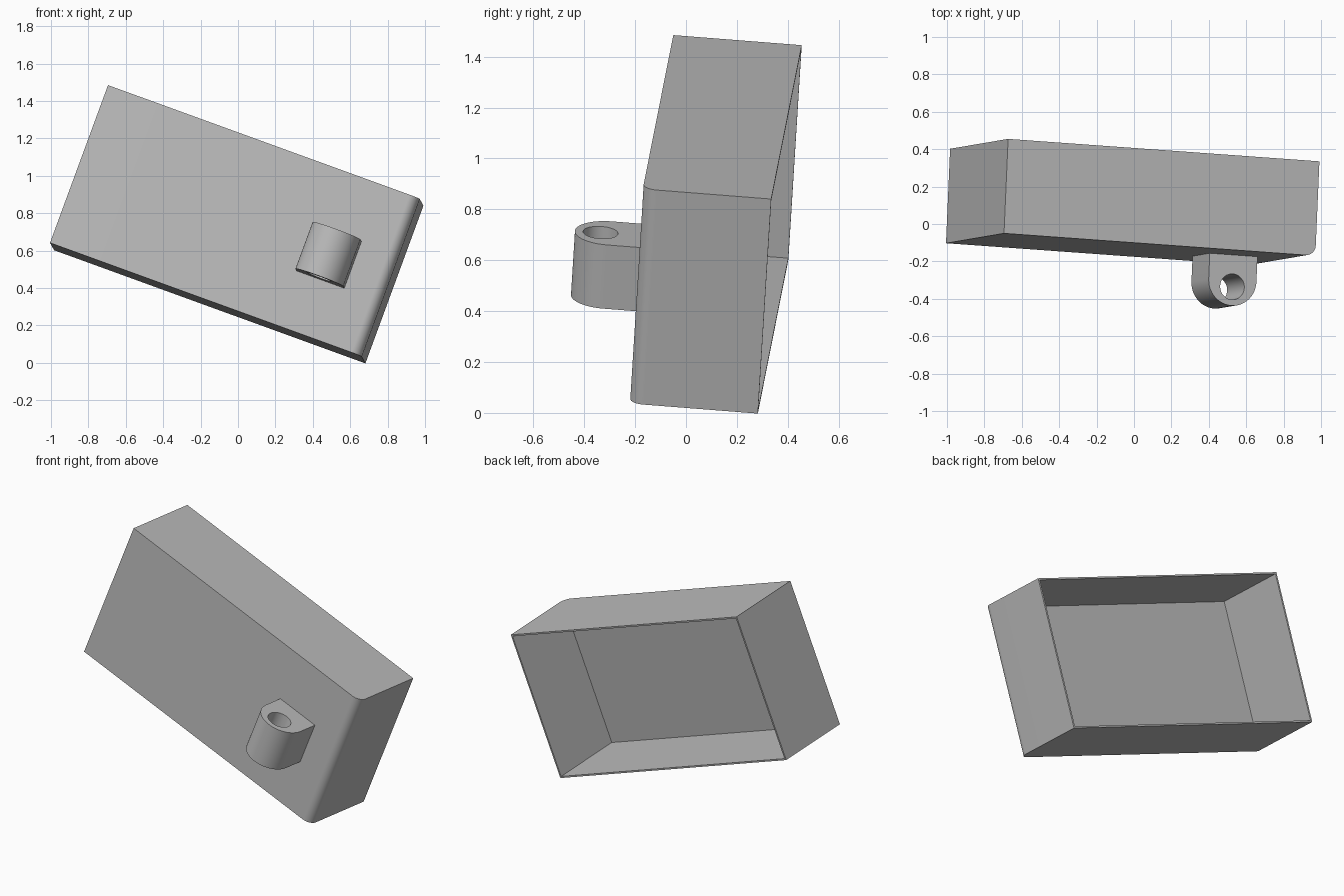
import bpy, bmesh
from math import pi, cos, sin
from mathutils import Matrix, Vector

cube = bpy.data.objects.get("Cube")
if cube:
    bpy.data.objects.remove(cube, do_unlink=True)

# Case size in its own frame: x along, y back, z up from the top left front corner
LENGTH, DEPTH, HEIGHT = 1.775, 0.507, 0.9
WALL, FLOOR, ROUND = 0.01, 0.028, 0.056

grey = bpy.data.materials.new("plain_grey")
grey.use_nodes = True
grey.diffuse_color = (0.5, 0.5, 0.5, 1)
grey.node_tree.nodes["Principled BSDF"].inputs["Base Color"].default_value = (0.5, 0.5, 0.5, 1)


def arc(cx, cy, r, start, end, steps):
    angles = [start + (end - start) * i / steps for i in range(steps + 1)]
    return [(cx + r * cos(a), cy + r * sin(a)) for a in angles]


def prism(name, outline, z0, z1):
    """Extrude a counter-clockwise outline from z0 up to z1."""
    bm = bmesh.new()
    face = bm.faces.new([bm.verts.new((x, y, z0)) for x, y in outline])
    top = bmesh.ops.extrude_face_region(bm, geom=[face])["geom"]
    bmesh.ops.translate(bm, vec=(0, 0, z1 - z0),
                        verts=[v for v in top if isinstance(v, bmesh.types.BMVert)])
    bmesh.ops.recalc_face_normals(bm, faces=bm.faces)
    mesh = bpy.data.meshes.new(name)
    bm.to_mesh(mesh)
    bm.free()
    mesh.materials.append(grey)
    obj = bpy.data.objects.new(name, mesh)
    bpy.context.collection.objects.link(obj)
    return obj


def activate(obj):
    bpy.ops.object.select_all(action='DESELECT')
    obj.select_set(True)
    bpy.context.view_layer.objects.active = obj


def cut(obj, cutter):
    cutter.hide_render = True
    mod = obj.modifiers.new("cut", 'BOOLEAN')
    mod.operation, mod.solver, mod.object = 'DIFFERENCE', 'EXACT', cutter
    activate(obj)
    bpy.ops.object.modifier_apply(modifier=mod.name)
    bpy.data.objects.remove(cutter, do_unlink=True)


# Open-backed case with one rounded upright edge
outline = [(0, 0)] + arc(LENGTH - ROUND, ROUND, ROUND, -pi / 2, 0, 16)
outline += [(LENGTH, DEPTH), (0, DEPTH)]
case = prism("case", outline, -HEIGHT, 0)
x0, x1 = WALL, LENGTH - WALL
cavity = [(x0, FLOOR), (x1, FLOOR), (x1, DEPTH + 0.1), (x0, DEPTH + 0.1)]
cut(case, prism("cavity_cutter", cavity, WALL - HEIGHT, -WALL))

# Round-nosed lug with an upright through hole
LUG_X, LUG_R = 1.428, 0.136
nose = arc(LUG_X, -LUG_R, LUG_R, pi, 2 * pi, 40)
lug = prism("hinge_lug", nose + [(LUG_X + LUG_R, 0), (LUG_X - LUG_R, 0)], -0.59, -0.323)
cut(lug, prism("hole_cutter", arc(LUG_X, -0.171, 0.069, 0, 2 * pi, 40)[:-1], -0.7, -0.2))

# Tilt both parts into place
along = Vector((1.665, -0.12, -0.605)).normalized()
up = Vector((0.305, 0.053, 0.845))
up = (up - along * up.dot(along)).normalized()
back = up.cross(along)
place = Matrix((along, back, up)).transposed().to_4x4()
place.translation = (-0.695, -0.05, 1.485)
for obj in (case, lug):
    activate(obj)
    bpy.ops.object.shade_smooth_by_angle()
    obj.matrix_world = place
